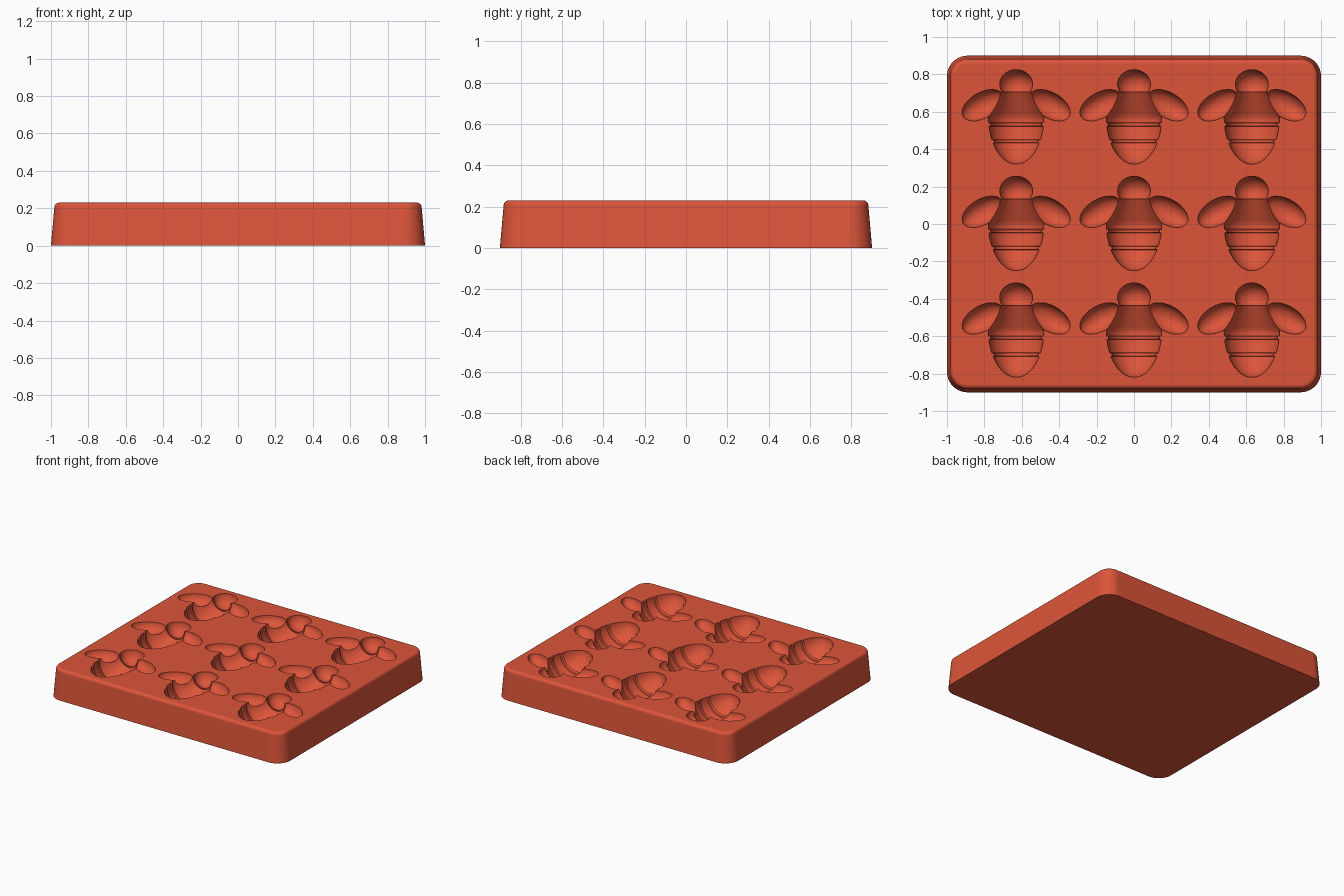
import bpy, bmesh
from math import sin, cos, pi, radians, sqrt
from mathutils import Matrix, Vector

cube = bpy.data.objects.get("Cube")
if cube:
    bpy.data.objects.remove(cube, do_unlink=True)

TOP = 0.23                 # height of the tray
PITCH_X, PITCH_Y = 0.63, 0.57

silicone = bpy.data.materials.new("terracotta_silicone")
silicone.use_nodes = True
colour = (0.72, 0.09, 0.042, 1)
silicone.diffuse_color = colour
bsdf = silicone.node_tree.nodes["Principled BSDF"]
bsdf.inputs["Base Color"].default_value = colour
bsdf.inputs["Roughness"].default_value = 0.6


def make_object(name, bm):
    bmesh.ops.recalc_face_normals(bm, faces=bm.faces)
    mesh = bpy.data.meshes.new(name)
    bm.to_mesh(mesh)
    bm.free()
    mesh.materials.append(silicone)
    obj = bpy.data.objects.new(name, mesh)
    bpy.context.collection.objects.link(obj)
    return obj


def skin(bm, loops):
    """Bridge equal-length vertex loops and cap both ends."""
    for a, b in zip(loops, loops[1:]):
        n = len(a)
        for i in range(n):
            j = (i + 1) % n
            bm.faces.new((a[i], a[j], b[j], b[i]))
    bm.faces.new(loops[0])
    bm.faces.new(loops[-1])


def rounded_loop(bm, z, inset, steps=10):
    """Rounded rectangle at height z."""
    r = 0.11 - inset
    verts = []
    for corner, (sx, sy) in enumerate([(1, 1), (-1, 1), (-1, -1), (1, -1)]):
        for k in range(steps + 1):
            a = (corner + k / steps) * pi / 2
            verts.append(bm.verts.new((sx * 0.89 + r * cos(a), sy * 0.79 + r * sin(a), z)))
    return verts


# Tray: tapered sides with a rounded upper rim
bm = bmesh.new()
lip = 0.025
rings = [(0, 0)]
for k in range(7):
    a = k / 6 * pi / 2
    rings.append((TOP - lip + lip * sin(a), 0.018 + lip * (1 - cos(a))))
skin(bm, [rounded_loop(bm, z, inset) for z, inset in rings])
tray = make_object("mould_tray", bm)


def ellipsoid(name, centre, radii, turn=0):
    bm = bmesh.new()
    place = (Matrix.Translation(centre) @ Matrix.Rotation(turn, 4, 'Z')
             @ Matrix.Diagonal((*radii, 1)) @ Matrix.Rotation(pi / 2, 4, 'X'))
    bmesh.ops.create_uvsphere(bm, u_segments=40, v_segments=24, radius=1, matrix=place)
    return make_object(name, bm)


def body_radius(y):
    """Tapered shoulders above, rounded tail below."""
    if y > 0:
        return 0.148 - 0.48 * y
    return 0.148 * sqrt(max(0, 1 - (y / 0.25) ** 2))


# Body cutter: turned profile with two stripe grooves
profile = [(y, body_radius(y)) for y in (0.135, 0.1, 0.06, 0.02, 0, -0.015)]
for top in (-0.028, -0.118):
    low = top - 0.02
    profile += [(top, body_radius(top)), (top - 0.003, body_radius(top) - 0.01),
                (low + 0.003, body_radius(low) - 0.01), (low, body_radius(low))]
    profile += [(low - d, body_radius(low - d)) for d in (0.02, 0.045)]
profile += [(y, body_radius(y)) for y in (-0.2, -0.215, -0.23, -0.24, -0.246, -0.249)]
bm = bmesh.new()
SIDES = 48
skin(bm, [[bm.verts.new((r * cos(2 * pi * i / SIDES), y, TOP + 0.001 + r * sin(2 * pi * i / SIDES)))
           for i in range(SIDES)] for y, r in profile])
body = make_object("body_cutter", bm)

head = ellipsoid("head_cutter", (0, 0.177, TOP + 0.001), (0.088, 0.078, 0.088))
wings = ellipsoid("wing_cutter", (0.18, 0.065, TOP + 0.001), (0.12, 0.068, 0.07), radians(-30))
wings.modifiers.new("mirror", 'MIRROR').use_mirror_merge = False

# Repeat each cutter in a three by three grid and sink it into the tray
for cutter in (body, head, wings):
    cutter.location = (0, 0, 0)
    for offset in ((PITCH_X, 0, 0), (0, PITCH_Y, 0)):
        array = cutter.modifiers.new("grid", 'ARRAY')
        array.count = 3
        array.use_relative_offset = False
        array.use_constant_offset = True
        array.constant_offset_displace = offset
    cutter.location = Vector((-PITCH_X, -PITCH_Y, 0))
    cutter.hide_render = True
    cut = tray.modifiers.new(cutter.name, 'BOOLEAN')
    cut.operation = 'DIFFERENCE'
    cut.solver = 'EXACT'
    cut.object = cutter

# Bake the cuts and drop the cutters
bpy.context.view_layer.update()
graph = bpy.context.evaluated_depsgraph_get()
baked = bpy.data.meshes.new_from_object(tray.evaluated_get(graph))
tray.modifiers.clear()
tray.data = baked
for cutter in (body, head, wings):
    bpy.data.objects.remove(cutter, do_unlink=True)

# Smooth shading with crisp cavity edges and a flat top
for obj in bpy.context.selected_objects:
    obj.select_set(False)
bpy.context.view_layer.objects.active = tray
tray.select_set(True)
bpy.ops.object.shade_smooth_by_angle(angle=radians(32))
weighted = tray.modifiers.new("even_shading", 'WEIGHTED_NORMAL')
weighted.keep_sharp = True
